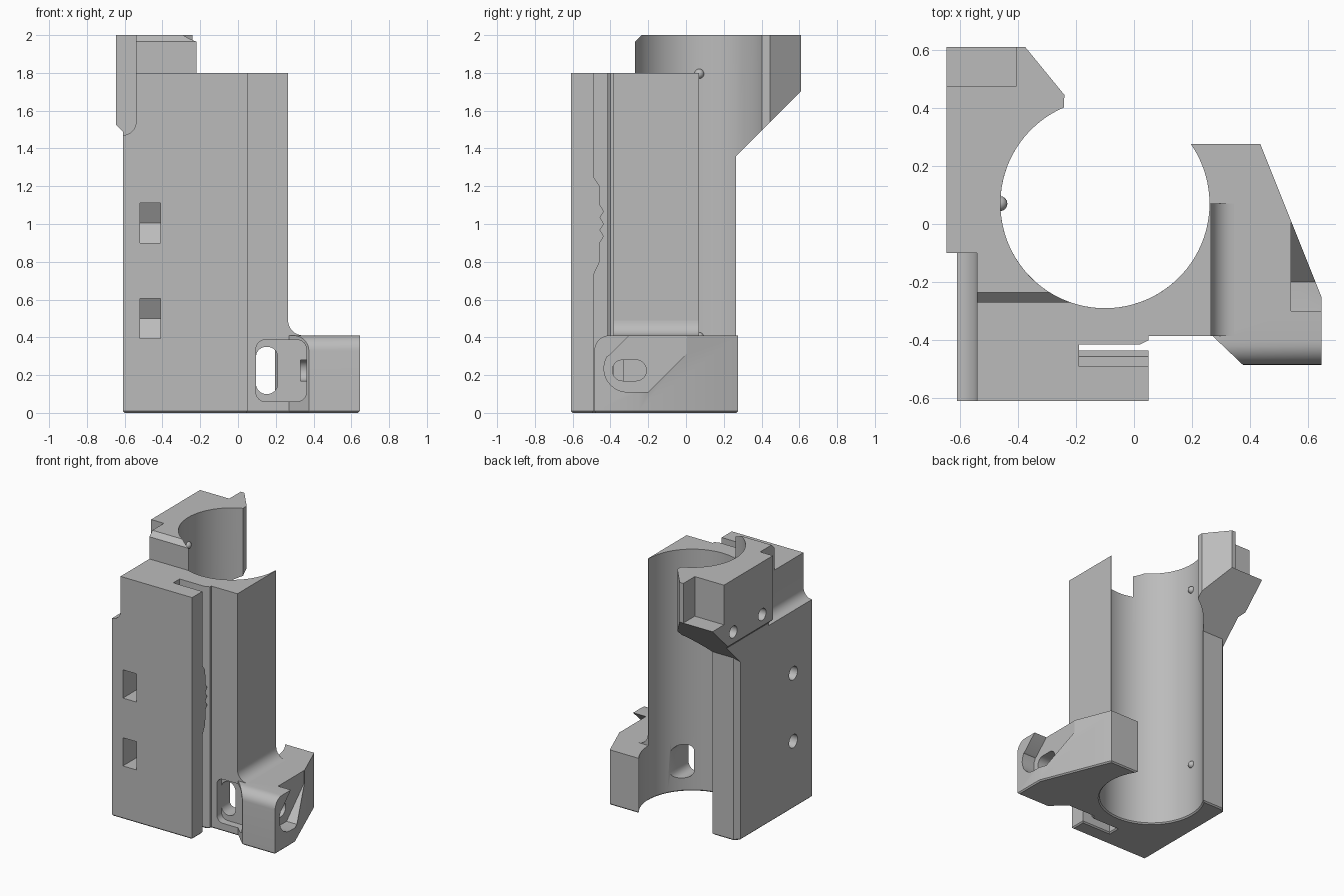
import bpy, bmesh
from math import cos, sin, radians
from mathutils import Vector

if "Cube" in bpy.data.objects:
    bpy.data.objects.remove(bpy.data.objects["Cube"])

grey = bpy.data.materials.new("plain_grey")
grey.use_nodes = True
COLOUR = (0.5, 0.5, 0.5, 1)
grey.diffuse_color = COLOUR
grey.node_tree.nodes["Principled BSDF"].inputs["Base Color"].default_value = COLOUR

BORE = (-0.10, 0.07, 0.36)


def arc(cx, cy, r, start, end, n=8):
    """Points along an arc, angles in degrees."""
    return [(cx + r * cos(radians(start + (end - start) * i / n)),
             cy + r * sin(radians(start + (end - start) * i / n))) for i in range(n + 1)]


def rounded(x0, x1, y0, y1, r):
    """Rounded rectangle outline."""
    return (arc(x1 - r, y1 - r, r, 0, 90) + arc(x0 + r, y1 - r, r, 90, 180)
            + arc(x0 + r, y0 + r, r, 180, 270) + arc(x1 - r, y0 + r, r, 270, 360))


def prism(name, pts, axis, lo, hi, chamfer=0):
    """Extrude a closed outline along an axis; optionally chamfer its low end."""
    place = {"x": lambda a, b, t: (t, a, b),
             "y": lambda a, b, t: (a, t, b),
             "z": lambda a, b, t: (a, b, t)}[axis]
    bm = bmesh.new()
    face = bm.faces.new([bm.verts.new(place(a, b, lo)) for a, b in pts])
    rim = list(face.edges)
    new = bmesh.ops.extrude_face_region(bm, geom=[face], use_keep_orig=True)["geom"]
    moved = [v for v in new if isinstance(v, bmesh.types.BMVert)]
    bmesh.ops.translate(bm, verts=moved, vec=Vector(place(0, 0, hi - lo)))
    bmesh.ops.remove_doubles(bm, verts=bm.verts, dist=1e-5)
    bmesh.ops.recalc_face_normals(bm, faces=bm.faces)
    if chamfer:
        bmesh.ops.bevel(bm, geom=[e for e in rim if e.is_valid], offset=chamfer,
                        segments=1, affect="EDGES", clamp_overlap=True)
    mesh = bpy.data.meshes.new(name)
    bm.to_mesh(mesh)
    bm.free()
    mesh.materials.append(grey)
    obj = bpy.data.objects.new(name, mesh)
    bpy.context.collection.objects.link(obj)
    return obj


def activate(obj):
    bpy.ops.object.select_all(action="DESELECT")
    obj.select_set(True)
    bpy.context.view_layer.objects.active = obj


def cut(obj, cutters):
    activate(obj)
    for c in cutters:
        mod = obj.modifiers.new("cut", "BOOLEAN")
        mod.operation, mod.solver, mod.object = "DIFFERENCE", "EXACT", c
        bpy.ops.object.modifier_apply(modifier=mod.name)


# Shared outlines: front slab with clamp slot, and open left wall
front = [(-0.61, -0.61), (0.05, -0.61), (0.05, -0.49), (-0.19, -0.49),
         (-0.19, -0.415), (0.02, -0.415), (0.05, -0.4), (0.05, -0.385)]
left_wall = [(-0.575, 0.265), (-0.61, 0.23)]

# Base with side bracket
base = prism("base_bracket", front + [(0.27, -0.385), (0.375, -0.485), (0.645, -0.485),
             (0.645, -0.25), (0.435, 0.275)] + arc(*BORE, 34.7, -212.8, 64) + left_wall,
             "z", 0, 0.41, 0.016)

# Tall holder body
body = prism("holder_body", front + [(0.265, -0.385), (0.265, 0.07)]
             + arc(*BORE, 0, -212.8, 56) + left_wall, "z", 0.41, 1.8)

# Upper rear block
block = prism("rear_block", [(-0.54, -0.1), (-0.54, -0.27)] + arc(*BORE, -109.2, -247, 40)
              + [(-0.24, 0.445), (-0.375, 0.61), (-0.645, 0.61), (-0.645, -0.1)],
              "z", 1.3, 2)

# Nut traps opening to the front and their screw holes
nut_cutters = []
for z in (0.5, 1.005):
    trap = [(-0.7, z - 0.105), (-0.33, z - 0.105), (-0.27, z), (-0.33, z + 0.105), (-0.7, z + 0.105)]
    nut_cutters.append(prism("nut_trap_cutter", trap, "x", -0.52, -0.41))
    nut_cutters.append(prism("screw_hole_cutter", arc(-0.39, z, 0.05, 0, 337.5, 15), "x", -0.7, -0.33))

# Side step with a concave fillet on the body
step = prism("side_step_cutter", arc(-0.61, 1.54, 0.07, -90, 0)
             + [(-0.54, 1.9), (-0.7, 1.9), (-0.7, 1.47)], "y", -0.7, -0.1)

# Bracket: strap channel, side recess, rounded front edge
strap = prism("strap_hole_cutter", rounded(0.095, 0.21, 0.1, 0.35, 0.055), "y", -0.5, -0.02)
channel = prism("channel_cutter", rounded(0.095, 0.362, 0.06, 0.387, 0.05), "y", -0.6, -0.33)
recess = prism("recess_cutter", [(0.005, 0.5), (-0.21, 0.5), (-0.405, 0.305)]
               + arc(-0.31, 0.235, 0.125, 150, 270) + [(-0.2, 0.11), (0.005, 0.315)], "x", 0.54, 0.8)
side_slot = prism("side_slot_cutter", rounded(-0.39, -0.21, 0.17, 0.28, 0.054), "x", 0.33, 0.7)
edge_round = prism("edge_round_cutter", arc(-0.405, 0.33, 0.08, 90, 180)
                   + [(-0.6, 0.33), (-0.6, 0.5), (-0.405, 0.5)], "x", 0.3, 0.8)

# Block: sloped underside, side chamfer, top chamfer, corner notch, screw holes
block_cutters = [
    prism("slope_cutter", [(-0.4, 0.695), (0.9, 1.995), (0.9, 0.6), (-0.4, 0.6)], "x", -0.8, 0.2),
    prism("side_chamfer_cutter", [(-0.61, 1.2), (-0.61, 1.49), (-0.8, 1.68), (-0.8, 1.2)], "y", -0.5, 0.8),
    prism("top_chamfer_cutter", [(-0.3, 1.935), (-0.2, 2.035), (-0.3, 2.035)], "x", -0.8, 0.2),
    prism("front_trim_cutter", [(-0.4, 1.2), (-0.15, 1.2), (-0.15, 1.6), (-0.4, 1.6)], "x", -0.6, 0.2),
    prism("notch_cutter", [(-0.7, 0.475), (-0.405, 0.475), (-0.405, 0.7), (-0.7, 0.7)], "z", 1.705, 2.2),
]
for y in (0.025, 0.365):
    block_cutters.append(prism("block_hole_cutter", arc(y, 1.61, 0.045, 0, 337.5, 15), "x", -0.7, -0.52))

cut(base, nut_cutters[:2] + [strap, channel, recess, side_slot, edge_round])
cut(body, nut_cutters + block_cutters[-2:] + [step])
cut(block, block_cutters)
for c in nut_cutters + block_cutters + [strap, channel, recess, side_slot, edge_round, step]:
    bpy.data.objects.remove(c)

# Fillet between body and bracket
fillet = prism("bracket_fillet", [(0.262, 0.4), (0.345, 0.4)]
               + arc(0.345, 0.49, 0.08, -90, -180) + [(0.262, 0.49)], "y", -0.385, 0.07)

# Toothed grip inside the clamp slot
teeth = [(-0.455 + 0.02 * (i % 2), 1.1 - i * 0.033) for i in range(7)]
grip = prism("clamp_grip", [(-0.5, 1.25), (-0.49, 1.25), (-0.457, 1.2)] + teeth
             + [(-0.457, 0.8), (-0.49, 0.73), (-0.5, 0.73)], "x", -0.19, 0.05)

# Locating bumps in the bore
parts = [base, body, block, fillet, grip]
for label, z in (("upper", 1.795), ("lower", 0.4)):
    bpy.ops.mesh.primitive_uv_sphere_add(segments=16, ring_count=10, radius=0.026,
                                         location=(-0.462, 0.07, z))
    bump = bpy.context.object
    bump.name = label + "_bump"
    bump.data.materials.append(grey)
    parts.append(bump)

for part in parts:
    activate(part)
    bpy.ops.object.shade_smooth_by_angle(angle=radians(30))
